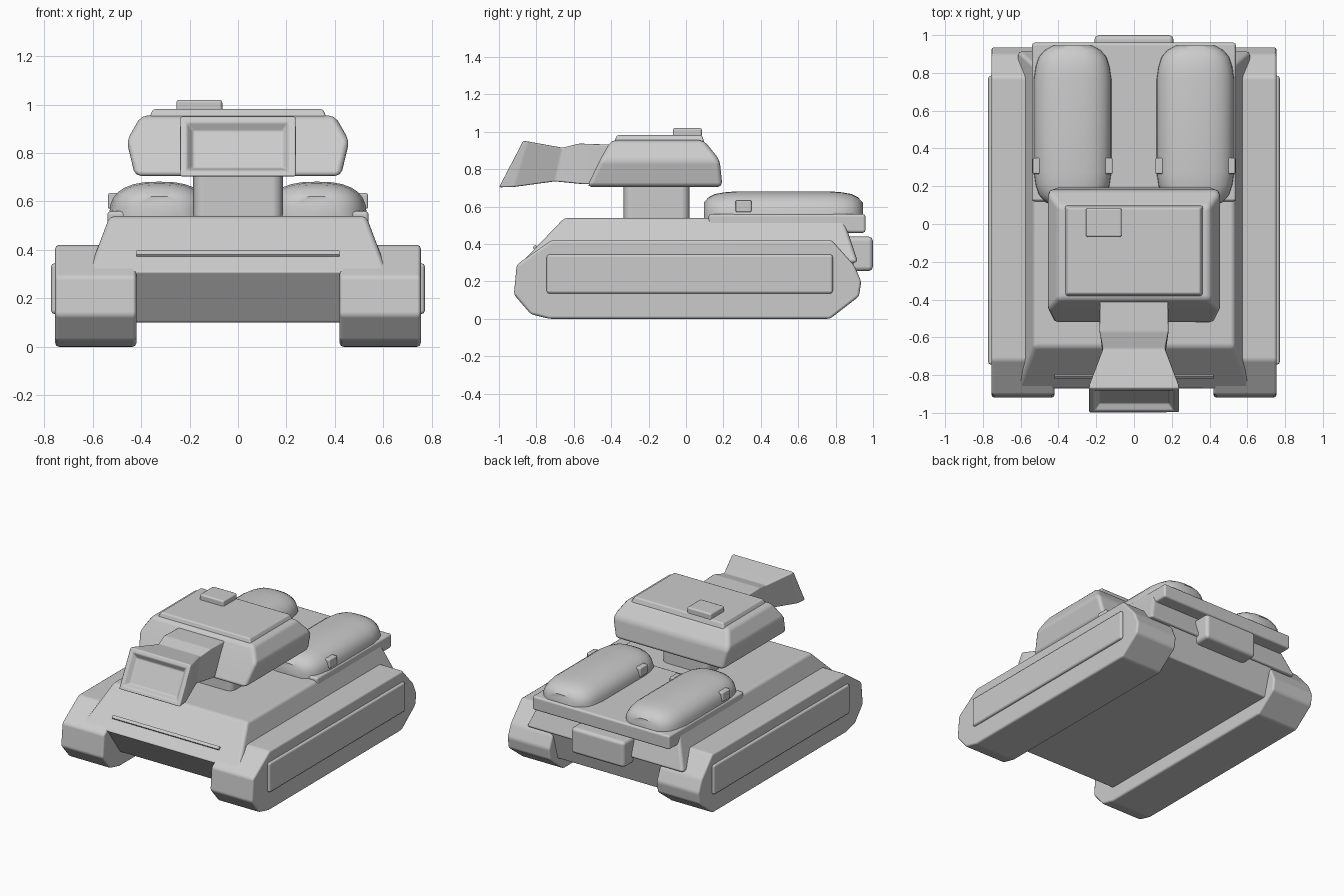
import bpy
import bmesh
import math

if "Cube" in bpy.data.objects:
    bpy.data.objects.remove(bpy.data.objects["Cube"], do_unlink=True)

GREY = (0.6, 0.6, 0.6, 1.0)
mat = bpy.data.materials.new("plain grey")
mat.use_nodes = True
mat.diffuse_color = GREY
mat.node_tree.nodes["Principled BSDF"].inputs["Base Color"].default_value = GREY


def loft(name, rings, bevel=0.015, recess=None):
    """Skin equal rings of points into a capped solid; recess insets the first cap."""
    bm = bmesh.new()
    loops = [[bm.verts.new(p) for p in ring] for ring in rings]
    n = len(loops[0])
    for a, b in zip(loops, loops[1:]):
        for i in range(n):
            j = (i + 1) % n
            bm.faces.new((a[i], a[j], b[j], b[i]))
    first = bm.faces.new(loops[0][::-1])
    bm.faces.new(loops[-1])
    bmesh.ops.recalc_face_normals(bm, faces=bm.faces[:])
    for thickness, depth in recess or []:
        bmesh.ops.inset_region(bm, faces=[first], thickness=thickness, depth=depth)
    mesh = bpy.data.meshes.new(name)
    bm.to_mesh(mesh)
    bm.free()
    mesh.materials.append(mat)
    obj = bpy.data.objects.new(name, mesh)
    bpy.context.collection.objects.link(obj)
    bpy.ops.object.select_all(action="DESELECT")
    obj.select_set(True)
    bpy.context.view_layer.objects.active = obj
    if bevel:
        mesh.shade_smooth()
        mod = obj.modifiers.new("soft_edges", "BEVEL")
        mod.width = bevel
        mod.segments = 2
        mod.limit_method = "ANGLE"
        mod.angle_limit = math.radians(12)
        mod.harden_normals = True
    else:
        bpy.ops.object.shade_smooth_by_angle(angle=math.radians(40))
    return obj


def stack(name, levels, bevel=0.015):
    """Rectangles stacked in z; each level is z, x0, x1, y0, y1."""
    rings = [[(x0, y0, z), (x1, y0, z), (x1, y1, z), (x0, y1, z)]
             for z, x0, x1, y0, y1 in levels]
    return loft(name, rings, bevel)


def box(name, x, y, z, bevel=0.015):
    return stack(name, [(z[0], *x, *y), (z[1], *x, *y)], bevel)


# Hull: tub between the tracks, sloped upper body, ridge on the front plate
stack("lower_hull", [(0.1, -0.44, 0.44, -0.72, 0.84),
                     (0.31, -0.44, 0.44, -0.87, 0.9)], 0.01)
stack("upper_hull", [(0.3, -0.62, 0.62, -0.88, 0.92),
                     (0.54, -0.53, 0.53, -0.65, 0.84)], 0.02)
ridge = [(-0.818, 0.380), (-0.803, 0.395), (-0.795, 0.385), (-0.81, 0.370)]
loft("front_ridge", [[(x, y - 0.002, z + 0.002) for y, z in ridge]
                     for x in (-0.42, 0.42)], 0)

# Tracks and their side panels
track = [(-0.72, 0.42), (0.78, 0.42), (0.9, 0.285), (0.937, 0.2), (0.925, 0.12),
         (0.77, 0.0), (-0.73, 0.0), (-0.83, 0.025), (-0.92, 0.13), (-0.905, 0.29)]
for side, s in (("left", 1), ("right", -1)):
    loft(side + "_track", [[(s * x, y, z) for y, z in track] for x in (0.42, 0.755)])
    box(side + "_track_panel", sorted((s * 0.72, s * 0.772)), (-0.745, 0.785), (0.135, 0.345))

# Rear deck plate and stowage box
box("rear_deck", (-0.54, 0.54), (0.12, 0.96), (0.46, 0.56))
box("rear_box", (-0.21, 0.21), (0.84, 1.0), (0.255, 0.44), 0.025)

# Rounded pods on the rear deck, with clips on both flanks
NOSE = [(0.0, 0.5), (0.025, 0.72), (0.06, 0.87), (0.11, 0.95), (0.18, 1.0)]
stations = [(0.095 + d, s) for d, s in NOSE] + [(0.945 - d, s) for d, s in reversed(NOSE)]
SEG = 14


def pod_section(cx, y, s):
    ring = []
    for i in range(SEG + 1):
        a = math.pi * i / SEG
        c, h = math.cos(a), max(math.sin(a), 0.0)
        ring.append((cx + 0.207 * s * math.copysign(abs(c) ** 0.8, c), y,
                     0.54 + 0.142 * s ** 0.8 * h ** 0.75))
    return ring


for side, s in (("left", 1), ("right", -1)):
    cx = s * 0.325
    loft(side + "_pod", [pod_section(cx, y, k) for y, k in stations], 0)
    for place, d in (("inner", -s), ("outer", s)):
        xs = sorted((cx + d * 0.17, cx + d * 0.212))
        box(f"{side}_pod_{place}_clip", xs, (0.265, 0.35), (0.57, 0.635), 0.008)

# Turret on its neck, with roof plate and hatch
box("turret_neck", (-0.185, 0.185), (-0.335, 0.02), (0.5, 0.75), 0.045)
stack("turret", [(0.705, -0.425, 0.425, -0.53, 0.195),
                 (0.85, -0.46, 0.46, -0.46, 0.18),
                 (0.955, -0.4, 0.4, -0.4, 0.095)], 0.025)
stack("turret_roof", [(0.94, -0.37, 0.37, -0.385, 0.1),
                      (0.982, -0.35, 0.35, -0.37, 0.085)], 0.01)
box("turret_hatch", (-0.255, -0.065), (-0.07, 0.085), (0.97, 1.02), 0.012)

# Flared gun housing: each station is top y, top z, bottom y, bottom z, half width
gun = [(-0.87, 0.952, -1.0, 0.703, 0.24), (-0.845, 0.948, -0.92, 0.705, 0.235),
       (-0.66, 0.915, -0.7, 0.735, 0.165), (-0.57, 0.937, -0.55, 0.72, 0.183),
       (-0.36, 0.93, -0.36, 0.72, 0.18)]
loft("gun_housing", [[(-w, yb, zb), (w, yb, zb), (w, yt, zt), (-w, yt, zt)]
                     for yt, zt, yb, zb, w in gun],
     0.008, recess=[(0.04, 0.0), (0.038, -0.03)])
